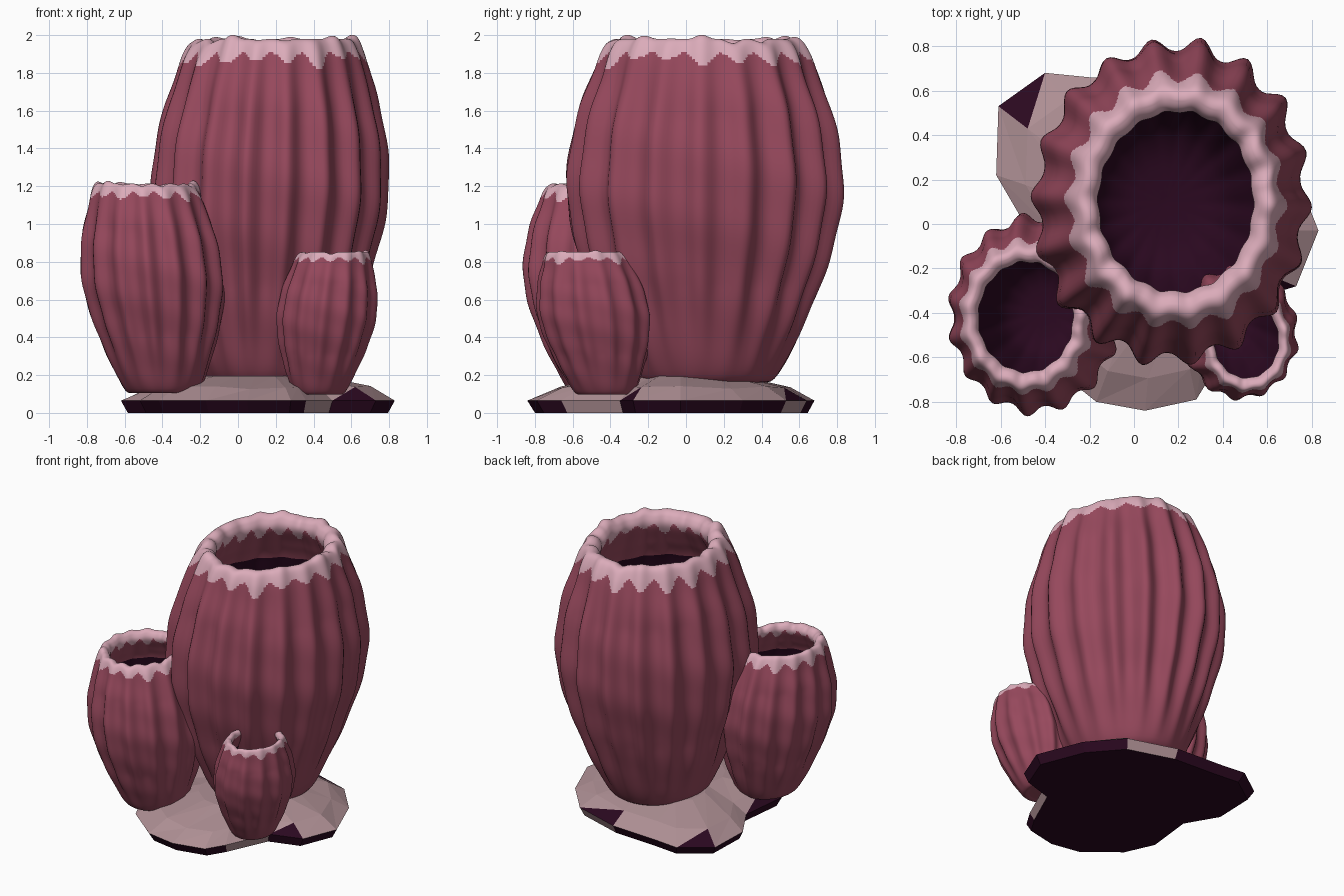
import bpy, bmesh, math, random
from mathutils import Vector

random.seed(4)
if "Cube" in bpy.data.objects:
    bpy.data.objects.remove(bpy.data.objects["Cube"], do_unlink=True)


def material(name, rgb):
    m = bpy.data.materials.new(name)
    m.use_nodes = True
    m.diffuse_color = (*rgb, 1)
    m.node_tree.nodes["Principled BSDF"].inputs["Base Color"].default_value = (*rgb, 1)
    return m


MAROON = material("maroon flesh", (0.31, 0.066, 0.109))
PINK = material("pale pink rim", (0.71, 0.41, 0.49))
DARK = material("dark plum", (0.023, 0.0025, 0.014))
STONE = material("dusty stone", (0.43, 0.28, 0.3))


def finish(bm, name, mats):
    bmesh.ops.recalc_face_normals(bm, faces=bm.faces)
    mesh = bpy.data.meshes.new(name)
    bm.to_mesh(mesh)
    bm.free()
    for m in mats:
        mesh.materials.append(m)
    ob = bpy.data.objects.new(name, mesh)
    bpy.context.collection.objects.link(ob)
    return ob


def smooth_path(points, steps):
    """Catmull-Rom curve through the profile points."""
    pts = [Vector(p) for p in points]
    out = []
    for i in range(len(pts) - 1):
        a, b, c, d = pts[max(i - 1, 0)], pts[i], pts[i + 1], pts[min(i + 2, len(pts) - 1)]
        for k in range(steps):
            t = k / steps
            out.append(0.5 * (2 * b + (c - a) * t + (2 * a - 5 * b + 4 * c - d) * t * t
                              + (3 * b - a - 3 * c + d) * t ** 3))
    return out + [pts[-1]]


# Barrel cross-section (radius, height): up the outside, over the lip, down inside
OUTER = [(0.25, 0), (0.37, 0.01), (0.5, 0.23), (0.6, 0.45), (0.68, 0.67), (0.73, 0.87),
         (0.745, 1.05), (0.725, 1.25), (0.675, 1.45), (0.605, 1.63), (0.56, 1.75), (0.52, 1.82)]
INNER = [(0.475, 1.835), (0.43, 1.8), (0.415, 1.72), (0.48, 1.58), (0.55, 1.42),
         (0.61, 1.05), (0.55, 0.67), (0.39, 0.27), (0.24, 0.13), (0.001, 0.1)]
PER_RIB, STEPS = 12, 7


def barrel(name, base, top, scale, ribs):
    segs = ribs * PER_RIB
    path = smooth_path(OUTER + INNER, STEPS)
    lip = STEPS * len(OUTER)
    strength = [random.uniform(0.8, 1.15) for _ in range(ribs)]
    dips = [random.uniform(0, 0.05) for _ in range(ribs)]
    fringe = [random.uniform(0.04, 0.11) for _ in range(ribs)]
    # Soft ridges separated by wide hollows
    ridge = [(0.5 + 0.5 * math.cos(math.tau * j / PER_RIB)) ** 1.3 for j in range(segs)]
    rib = [((j + PER_RIB // 2) // PER_RIB) % ribs for j in range(segs)]
    bm = bmesh.new()
    rings = []
    for i, (r, z) in enumerate(path):
        t = z / 1.83
        depth = 0.09 * min(1, z / 0.5) if i <= lip else 0.03
        if i <= lip and z > 1.4:
            depth *= 1 - 0.6 * (z - 1.4) / 0.43
        wave = max(0, (z - 1.6) / 0.23) ** 2
        ring = []
        for j in range(segs):
            a = math.tau * (j / segs) + math.radians(98)
            k = r * (1 - depth * (1 - strength[rib[j]] * ridge[j]))
            k *= 1 + 0.006 * math.sin(z * 17 + 3 * a)
            drop = wave * (0.025 * (1 - ridge[j]) + dips[rib[j]] * ridge[j])
            ring.append(bm.verts.new((
                base[0] + (top[0] - base[0]) * t + 0.86 * scale * k * math.cos(a),
                base[1] + (top[1] - base[1]) * t + scale * k * math.sin(a),
                base[2] + scale * (z - drop))))
        rings.append(ring)
    # Colour: ragged pale lip, maroon walls, dark throat
    for i in range(len(rings) - 1):
        z = (path[i].y + path[i + 1].y) / 2
        for j in range(segs):
            n = (j + 1) % segs
            f = bm.faces.new((rings[i][j], rings[i][n], rings[i + 1][n], rings[i + 1][j]))
            edge = 1.75 - fringe[rib[j]] * ridge[j] ** 0.6
            if z > edge:
                f.material_index = 1
            elif i >= lip and z < 1.46:
                f.material_index = 2
    bm.faces.new(rings[0])
    bmesh.ops.remove_doubles(bm, verts=rings[-1], dist=0.004)
    ob = finish(bm, name, [MAROON, PINK, DARK])
    bpy.ops.object.select_all(action="DESELECT")
    ob.select_set(True)
    bpy.context.view_layer.objects.active = ob
    bpy.ops.object.shade_smooth_by_angle(angle=math.radians(60))


barrel("large_barrel", (0.14, 0.1, 0.17), (0.192, 0.1), 1.0, 18)
barrel("medium_barrel", (-0.4, -0.39, 0.11), (-0.49, -0.42), 0.61, 15)
barrel("small_barrel", (0.43, -0.43, 0.1), (0.51, -0.53), 0.415, 13)

# Faceted stone slab with a notch under the small barrel
OUTLINE = [(0.83, -0.03), (0.7, 0.3), (0.5, 0.53), (0.15, 0.64), (-0.2, 0.66), (-0.4, 0.68),
           (-0.61, 0.53), (-0.62, 0.22), (-0.48, -0.02), (-0.52, -0.38), (-0.42, -0.6),
           (-0.17, -0.8), (0.05, -0.84), (0.28, -0.79), (0.36, -0.66), (0.5, -0.35), (0.73, -0.28)]
LAYERS = [(0.95, 0), (1, 0.065), (0.82, 0.13), (0.45, 0.195)]
PALE_SIDES, DARK_SLOPES = (2, 14), (2, 5, 8, 15)
centre = Vector((0.12, -0.03))
bm = bmesh.new()
rings = []
for level, (s, z) in enumerate(LAYERS):
    ring = []
    for p in OUTLINE:
        q = centre + (Vector(p) - centre) * s
        lift = random.uniform(-0.012, 0.012) if level == 2 else 0
        ring.append(bm.verts.new((q.x, q.y, z + lift)))
    rings.append(ring)
count = len(OUTLINE)
for level in range(len(LAYERS) - 1):
    lower, upper = rings[level], rings[level + 1]
    for j in range(count):
        n = (j + 1) % count
        f = bm.faces.new((lower[j], lower[n], upper[n]))
        bm.faces.new((lower[j], upper[n], upper[j])).material_index = int(
            level == 0 and j not in PALE_SIDES)
        dark = j not in PALE_SIDES if level == 0 else level == 1 and j in DARK_SLOPES
        f.material_index = int(dark)
bm.faces.new(rings[0]).material_index = 1
bm.faces.new(rings[-1])
finish(bm, "stone_base", [STONE, DARK])
